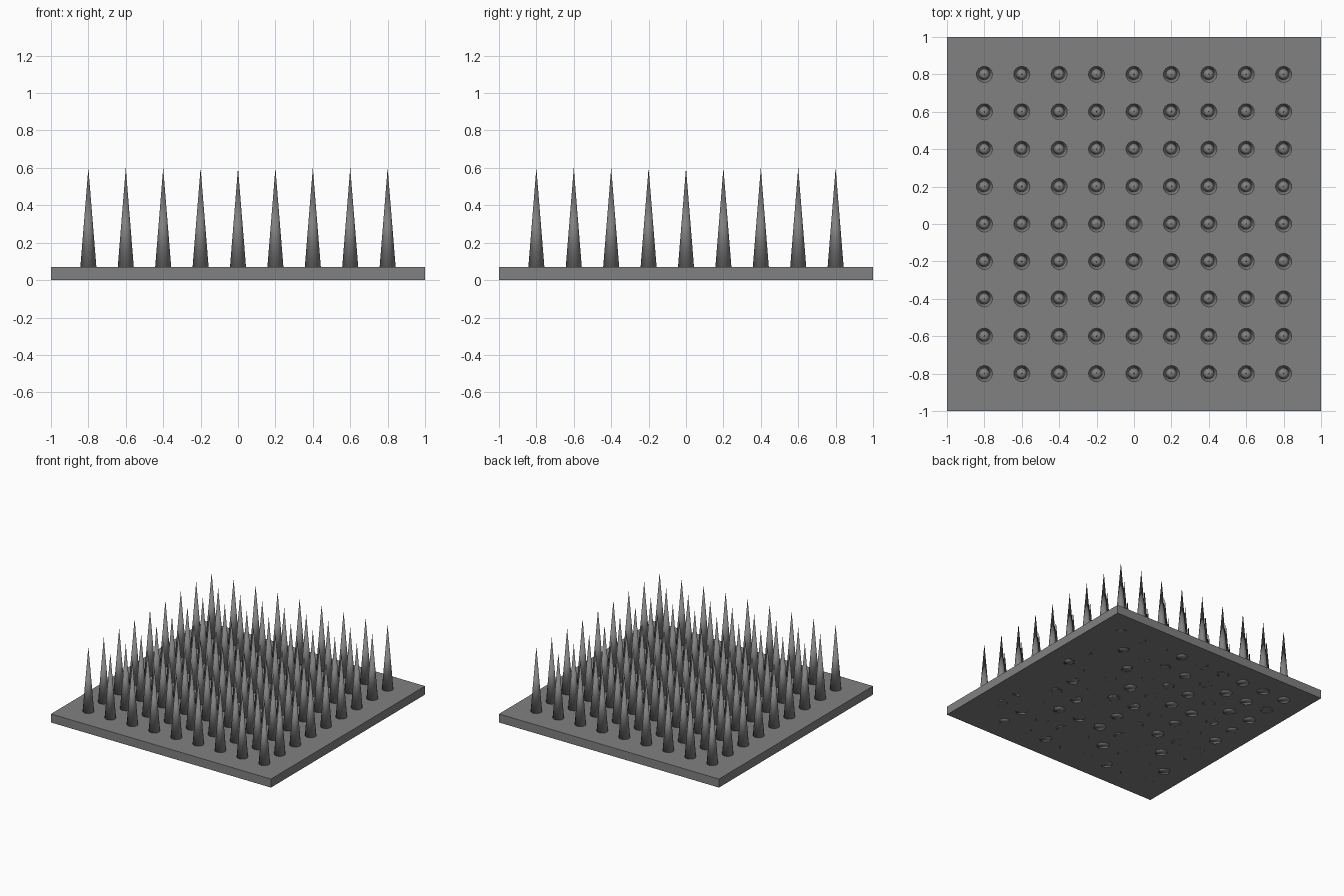
import bpy

if "Cube" in bpy.data.objects:
    bpy.data.objects.remove(bpy.data.objects["Cube"])

PLATE_TOP = 0.07
TIP = 0.6
PITCH = 0.2

# dark grey metal
metal = bpy.data.materials.new("dark_metal")
metal.diffuse_color = (0.22, 0.22, 0.22, 1)
metal.use_nodes = True
metal.node_tree.nodes["Principled BSDF"].inputs["Base Color"].default_value = metal.diffuse_color

# base plate
bpy.ops.mesh.primitive_cube_add(size=1, location=(0, 0, PLATE_TOP / 2))
plate = bpy.context.object
plate.name = "base_plate"
plate.scale = (2, 2, PLATE_TOP)
bpy.ops.object.transform_apply(location=False, rotation=False, scale=True)
plate.data.materials.append(metal)

# one fully smooth spike, running through the plate down to its underside
bpy.ops.mesh.primitive_cone_add(vertices=32, radius1=0.0485, radius2=0,
                                depth=TIP, location=(0, 0, TIP / 2))
spike = bpy.context.object
bpy.ops.object.shade_smooth()
mesh = spike.data
mesh.name = "spike"
mesh.materials.append(metal)
bpy.data.objects.remove(spike)

# 9 x 9 grid of spikes sharing the mesh
for row in range(9):
    for col in range(9):
        ob = bpy.data.objects.new(f"spike_{row}_{col}", mesh)
        ob.location = ((col - 4) * PITCH, (row - 4) * PITCH, TIP / 2)
        bpy.context.collection.objects.link(ob)
